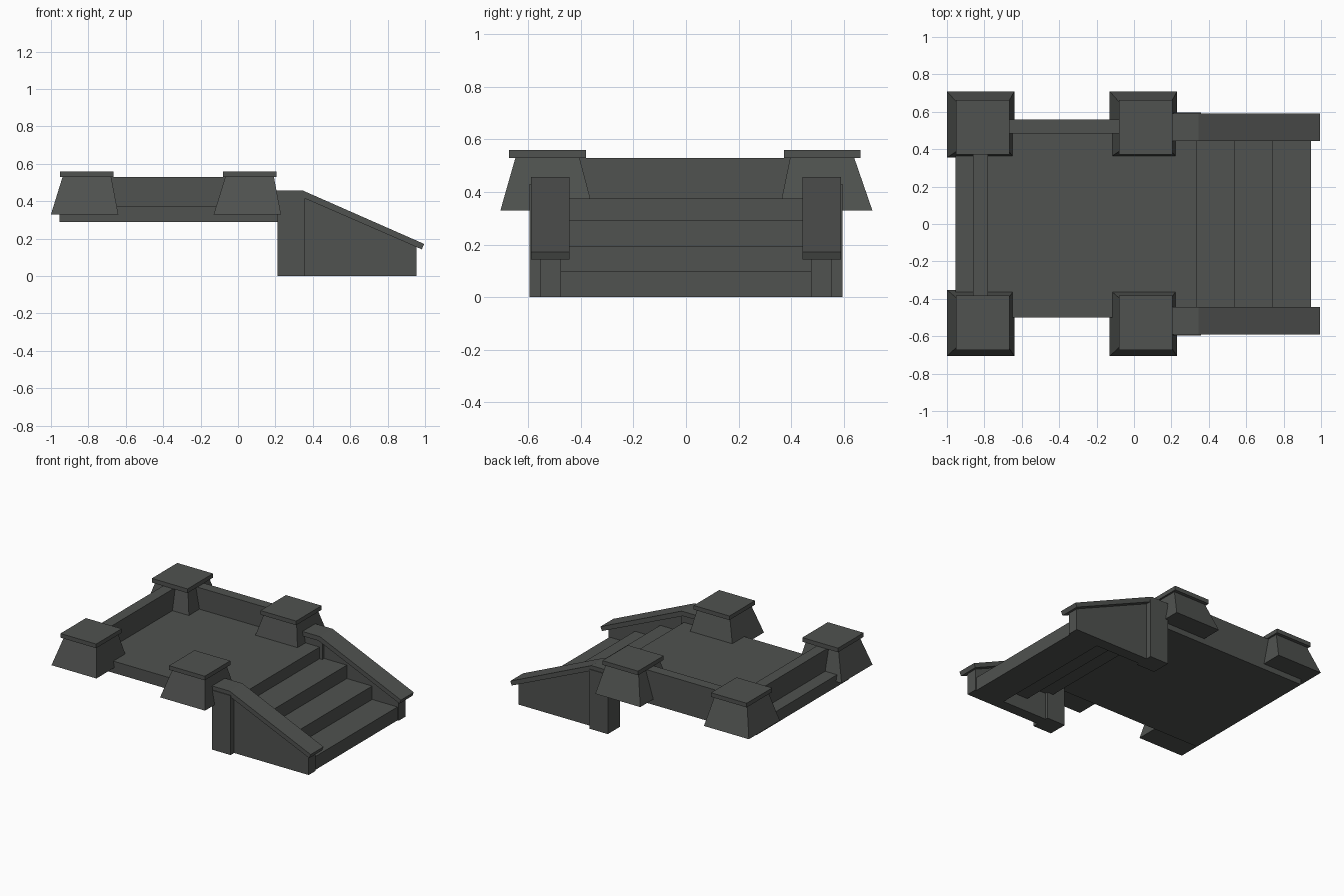
import bpy
import bmesh

if "Cube" in bpy.data.objects:
    bpy.data.objects.remove(bpy.data.objects["Cube"], do_unlink=True)

# Single dark stone colour
STONE = (0.08, 0.085, 0.08, 1)
stone = bpy.data.materials.new("dark stone")
stone.use_nodes = True
stone.diffuse_color = STONE
stone.node_tree.nodes["Principled BSDF"].inputs["Base Color"].default_value = STONE


def finish(name, bm):
    bmesh.ops.recalc_face_normals(bm, faces=bm.faces)
    mesh = bpy.data.meshes.new(name)
    bm.to_mesh(mesh)
    bm.free()
    mesh.materials.append(stone)
    obj = bpy.data.objects.new(name, mesh)
    bpy.context.collection.objects.link(obj)
    return obj


def loft(name, lower, upper):
    """Closed solid between two matching rings of points."""
    bm = bmesh.new()
    a = [bm.verts.new(p) for p in lower]
    b = [bm.verts.new(p) for p in upper]
    bm.faces.new(a)
    bm.faces.new(b)
    for i in range(len(a)):
        j = (i + 1) % len(a)
        bm.faces.new((a[i], a[j], b[j], b[i]))
    return finish(name, bm)


def ring(x, y, z):
    return [(x[0], y[0], z), (x[1], y[0], z), (x[1], y[1], z), (x[0], y[1], z)]


def box(name, x, y, z):
    return loft(name, ring(x, y, z[0]), ring(x, y, z[1]))


def prism(name, profile, y):
    """Extrude an x-z profile along y."""
    return loft(name, [(x, y[0], z) for x, z in profile],
                [(x, y[1], z) for x, z in profile])


# Raised platform with low walls on two sides
box("platform", (-0.955, 0.335), (-0.5, 0.56), (0.29, 0.375))
box("side_wall", (-0.86, -0.78), (-0.48, 0.54), (0.375, 0.53))
box("back_wall", (-0.8, 0.06), (0.485, 0.56), (0.375, 0.53))

# Three steps, each tucked under the one above
for i in range(3):
    right = 0.945 - 0.203 * i
    box(f"step_{i + 1}", (right - 0.23, right), (-0.48, 0.48),
        (0.097 * i, 0.097 * (i + 1)))

# Four tapered corner posts with flat caps
for x_name, cx in (("left", -0.82), ("right", 0.05)):
    for y_name, cy in (("front", -0.529), ("back", 0.532)):
        base = ring((cx - 0.18, cx + 0.18), (cy - 0.177, cy + 0.177), 0.33)
        mx = cx + 0.012
        my = cy - 0.014 if cy > 0 else cy + 0.002
        top = ring((mx - 0.13, mx + 0.13), (my - 0.122, my + 0.122), 0.53)
        loft(f"{y_name}_{x_name}_post", base, top)
        box(f"{y_name}_{x_name}_post_cap", (mx - 0.143, mx + 0.143),
            (my - 0.146, my + 0.146), (0.53, 0.56))

# Sloped stair sides with pillar and bent coping
pillar = [(0.21, 0), (0.358, 0), (0.358, 0.43), (0.21, 0.43)]
panel = [(0.35, 0), (0.955, 0), (0.955, 0.165), (0.35, 0.425)]
coping = [(0.2, 0.458), (0.345, 0.458), (0.995, 0.172),
          (0.983, 0.143), (0.335, 0.425), (0.2, 0.425)]
for side, s in (("front", -1), ("back", 1)):
    prism(f"{side}_stair_pillar", pillar, (s * 0.455, s * 0.595))
    prism(f"{side}_stair_panel", panel, (s * 0.475, s * 0.555))
    prism(f"{side}_stair_coping", coping, (s * 0.443, s * 0.59))
